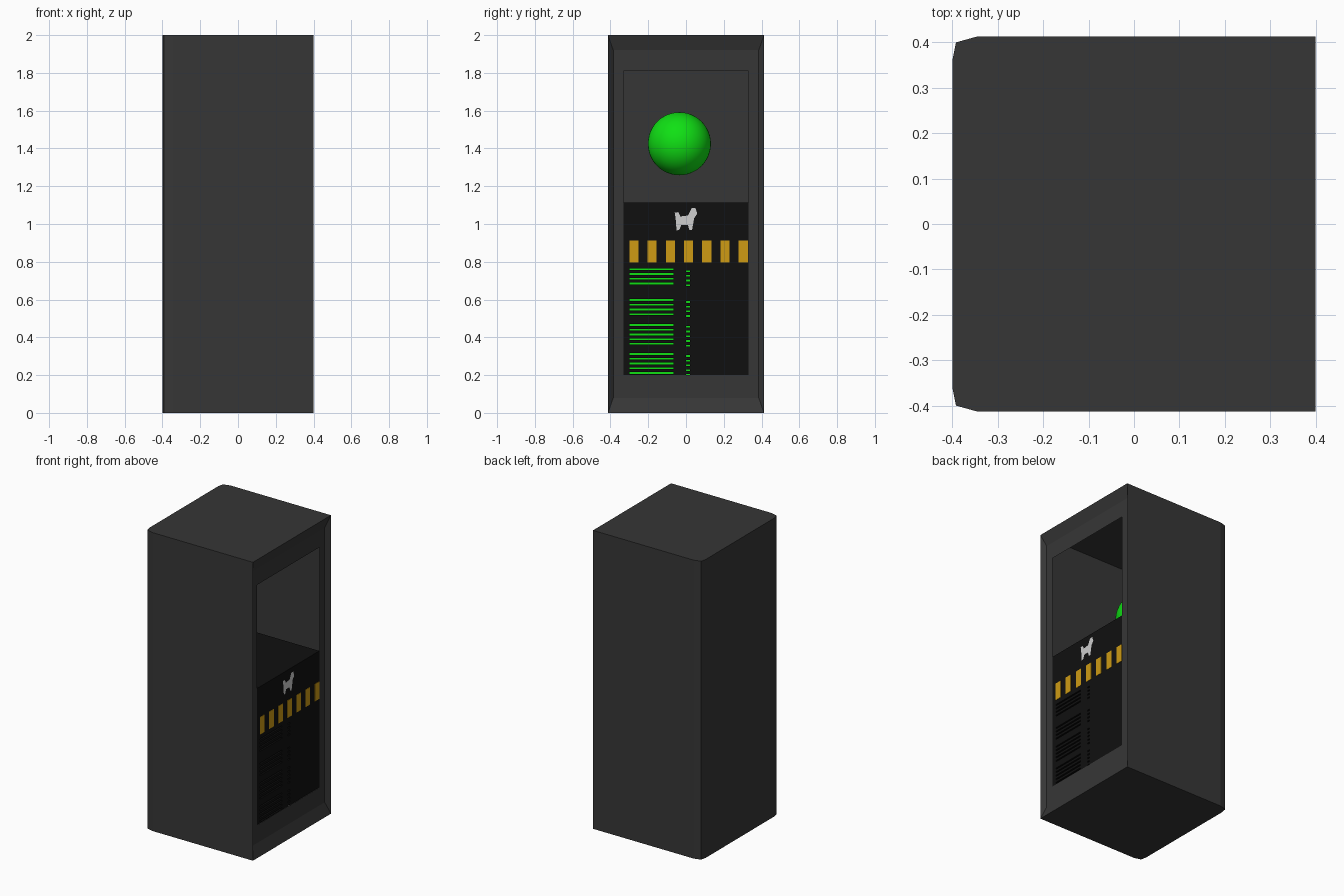
import bpy, bmesh

cube = bpy.data.objects.get("Cube")
if cube:
    bpy.data.objects.remove(cube, do_unlink=True)


def material(name, r, g, b):
    m = bpy.data.materials.new(name)
    m.use_nodes = True
    m.diffuse_color = (r, g, b, 1)
    m.node_tree.nodes["Principled BSDF"].inputs["Base Color"].default_value = (r, g, b, 1)
    return m


grey = material("dark_grey", 0.037, 0.037, 0.037)
black = material("near_black", 0.005, 0.005, 0.005)
green = material("bright_green", 0.005, 0.75, 0.007)
yellow = material("warning_yellow", 0.62, 0.33, 0.007)
white = material("pale_grey", 0.62, 0.62, 0.62)


def finish(bm, name, mat):
    mesh = bpy.data.meshes.new(name)
    bm.to_mesh(mesh)
    bm.free()
    mesh.materials.append(mat)
    ob = bpy.data.objects.new(name, mesh)
    bpy.context.scene.collection.objects.link(ob)
    return ob


def boxes(name, mat, bounds):
    """One object from boxes given as (x0, x1, y0, y1, z0, z1)."""
    bm = bmesh.new()
    for x0, x1, y0, y1, z0, z1 in bounds:
        for v in bmesh.ops.create_cube(bm, size=1)["verts"]:
            v.co = (x0 if v.co.x < 0 else x1,
                    y0 if v.co.y < 0 else y1,
                    z0 if v.co.z < 0 else z1)
    return finish(bm, name, mat)


# Hollow cabinet: chamfered walls, then a funnel and a flat frame round the opening
W, FRAME_X = 0.413, 0.373
bm = bmesh.new()
half = [(0.4, W), (-0.345, W), (-0.392, 0.4), (-0.4, 0.36)]
plan = half + [(x, -y) for x, y in reversed(half)]
low, high = [[bm.verts.new((x, y, z)) for x, y in plan] for z in (0, 2)]
bm.faces.new(low)
bm.faces.new(high)
for i in range(len(plan) - 1):
    bm.faces.new((low[i], low[i + 1], high[i + 1], high[i]))


def ring(x, y, z0, z1):
    return [bm.verts.new((x, a, b)) for a, b in ((y, z0), (-y, z0), (-y, z1), (y, z1))]


rings = [[low[0], low[-1], high[-1], high[0]],
         ring(FRAME_X, 0.385, 0.08, 1.92),
         ring(FRAME_X, 0.33, 0.2, 1.81)]
for a, b in zip(rings, rings[1:]):
    for i in range(4):
        j = (i + 1) % 4
        bm.faces.new((a[i], a[j], b[j], b[i]))
bmesh.ops.recalc_face_normals(bm, faces=bm.faces)
finish(bm, "cabinet_shell", grey)

# Black equipment block with rows of narrow vent slots lit from inside
FACE, DEPTH = 0.372, 0.03
block = boxes("equipment_block", black, [(-0.36, FACE, -0.33, 0.33, 0.2, 1.115)])
slots = []
for top, count in ((0.765, 4), (0.602, 4), (0.47, 5), (0.316, 5)):
    for i in range(count):
        z = top - i * 0.025
        slots.append((-0.3, -0.065, z - 0.009, z))
        slots.append((0, 0.02, z - 0.019, z - 0.01))
cutter = boxes("slot_cutter", black, [(FACE - DEPTH, FACE + 0.05, *s) for s in slots])
cutter.hide_render = True
mod = block.modifiers.new("slots", "BOOLEAN")
mod.operation, mod.solver, mod.object = "DIFFERENCE", "EXACT", cutter
bpy.context.view_layer.objects.active = block
bpy.ops.object.modifier_apply(modifier=mod.name)
bpy.data.objects.remove(cutter, do_unlink=True)
boxes("slot_lights", green,
      [(FACE - DEPTH, FACE - DEPTH + 0.004, *s) for s in slots])

# Warning stripes
boxes("warning_stripes", yellow,
      [(FACE, FACE + 0.002, y, y + 0.048, 0.795, 0.912)
       for y in (-0.3 + 0.0965 * i for i in range(7))])

# Flat four-legged animal figure above the stripes
outline = [(-.05, .965), (-.035, .97), (-.025, .995), (.01, .995), (.018, .967), (.032, .967),
           (.043, 1.03), (.06, 1.055), (.05, 1.085), (.03, 1.085), (.01, 1.045),
           (-.03, 1.04), (-.04, 1.063), (-.06, 1.06), (-.055, 1.03)]
bm = bmesh.new()
bm.faces.new([bm.verts.new((FACE + 0.003, y, z)) for y, z in outline])
finish(bm, "animal_figure", white)

# Glowing ball floating in the upper bay
bm = bmesh.new()
bmesh.ops.create_uvsphere(bm, u_segments=40, v_segments=24, radius=0.167)
bmesh.ops.translate(bm, verts=bm.verts, vec=(-0.1, -0.035, 1.425))
for f in bm.faces:
    f.smooth = True
finish(bm, "green_ball", green)
